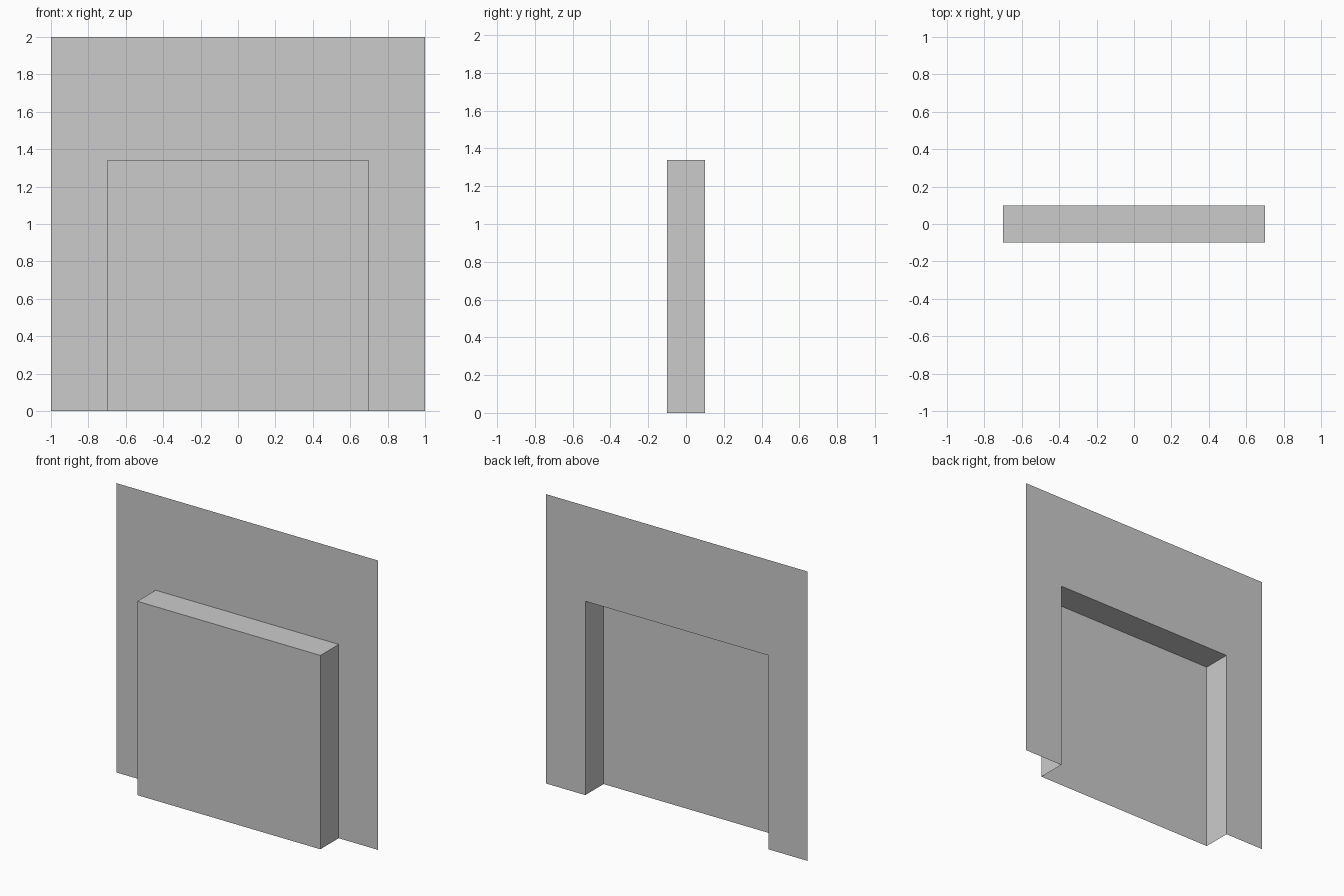
import bpy
import bmesh

if "Cube" in bpy.data.objects:
    bpy.data.objects.remove(bpy.data.objects["Cube"])

W, H = 1.0, 2.0        # wall half width, height
NW, NH = 0.70, 1.34    # niche half width, height
D = 0.10               # half depth

bm = bmesh.new()


def face(*points):
    return bm.faces.new([bm.verts.new(p) for p in points])


# Flat wall sheet around the opening, facing the niche's open side
face((-W, D, 0), (-NW, D, 0), (-NW, D, NH), (NW, D, NH),
     (NW, D, 0), (W, D, 0), (W, D, H), (-W, D, H))

# Reveal: jambs and lintel swept from the opening edge (no floor)
opening = [(-NW, 0), (-NW, NH), (NW, NH), (NW, 0)]
for (x0, z0), (x1, z1) in zip(opening, opening[1:]):
    face((x0, D, z0), (x1, D, z1), (x1, -D, z1), (x0, -D, z0))

# Niche panel closing the far end
face(*[(x, -D, z) for x, z in opening])

# Weld into a single continuous sheet with consistent normals
bmesh.ops.remove_doubles(bm, verts=bm.verts, dist=1e-5)
bmesh.ops.recalc_face_normals(bm, faces=bm.faces)
bm.faces.ensure_lookup_table()
if bm.faces[0].normal.y < 0:
    bmesh.ops.reverse_faces(bm, faces=bm.faces)

mesh = bpy.data.meshes.new("wall_with_niche")
bm.to_mesh(mesh)
bm.free()
bpy.context.collection.objects.link(bpy.data.objects.new("wall_with_niche", mesh))
